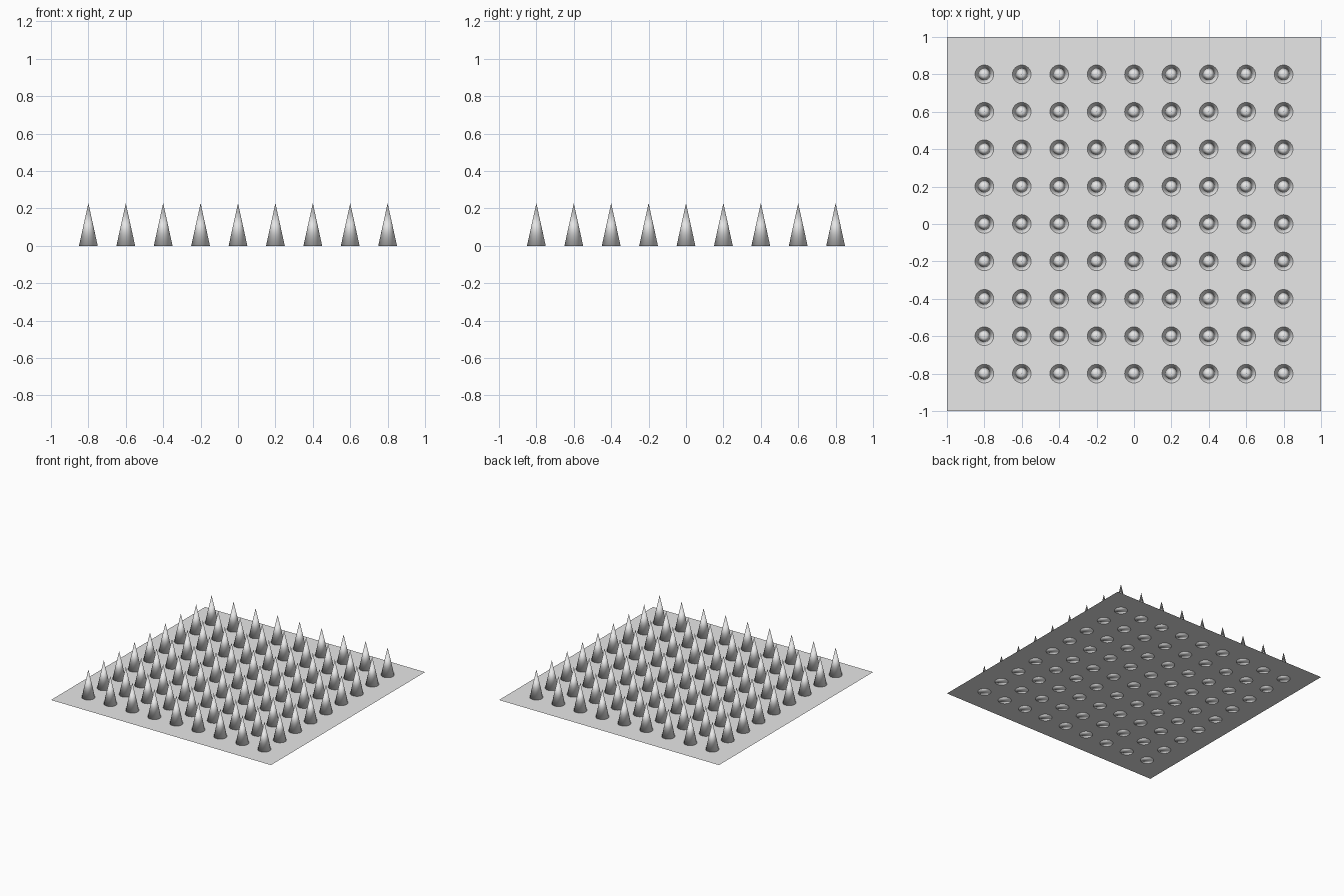
import bpy

if "Cube" in bpy.data.objects:
    bpy.data.objects.remove(bpy.data.objects["Cube"])

grey = bpy.data.materials.new("light grey")
grey.diffuse_color = (0.8, 0.8, 0.8, 1)
grey.use_nodes = True
grey.node_tree.nodes["Principled BSDF"].inputs["Base Color"].default_value = grey.diffuse_color

SPACING, RADIUS, HEIGHT = 0.2, 0.05, 0.228

# Thin flat sheet, a hair above the spike bases
bpy.ops.mesh.primitive_plane_add(size=2, location=(0, 0, 0.001))
sheet = bpy.context.object
sheet.name = "base_sheet"
sheet.data.materials.append(grey)

# One closed spike, fully smooth shaded
bpy.ops.mesh.primitive_cone_add(vertices=32, radius1=RADIUS, radius2=0,
                                depth=HEIGHT, location=(0, 0, HEIGHT / 2))
spike = bpy.context.object
spike.name = "spike"
spike.data.materials.append(grey)
bpy.ops.object.shade_smooth()

# 9 x 9 grid of spikes sharing the same mesh
for i in range(-4, 5):
    for j in range(-4, 5):
        if i == 0 and j == 0:
            continue
        copy = spike.copy()
        copy.name = f"spike_{i + 5}_{j + 5}"
        copy.location = (i * SPACING, j * SPACING, HEIGHT / 2)
        bpy.context.collection.objects.link(copy)
